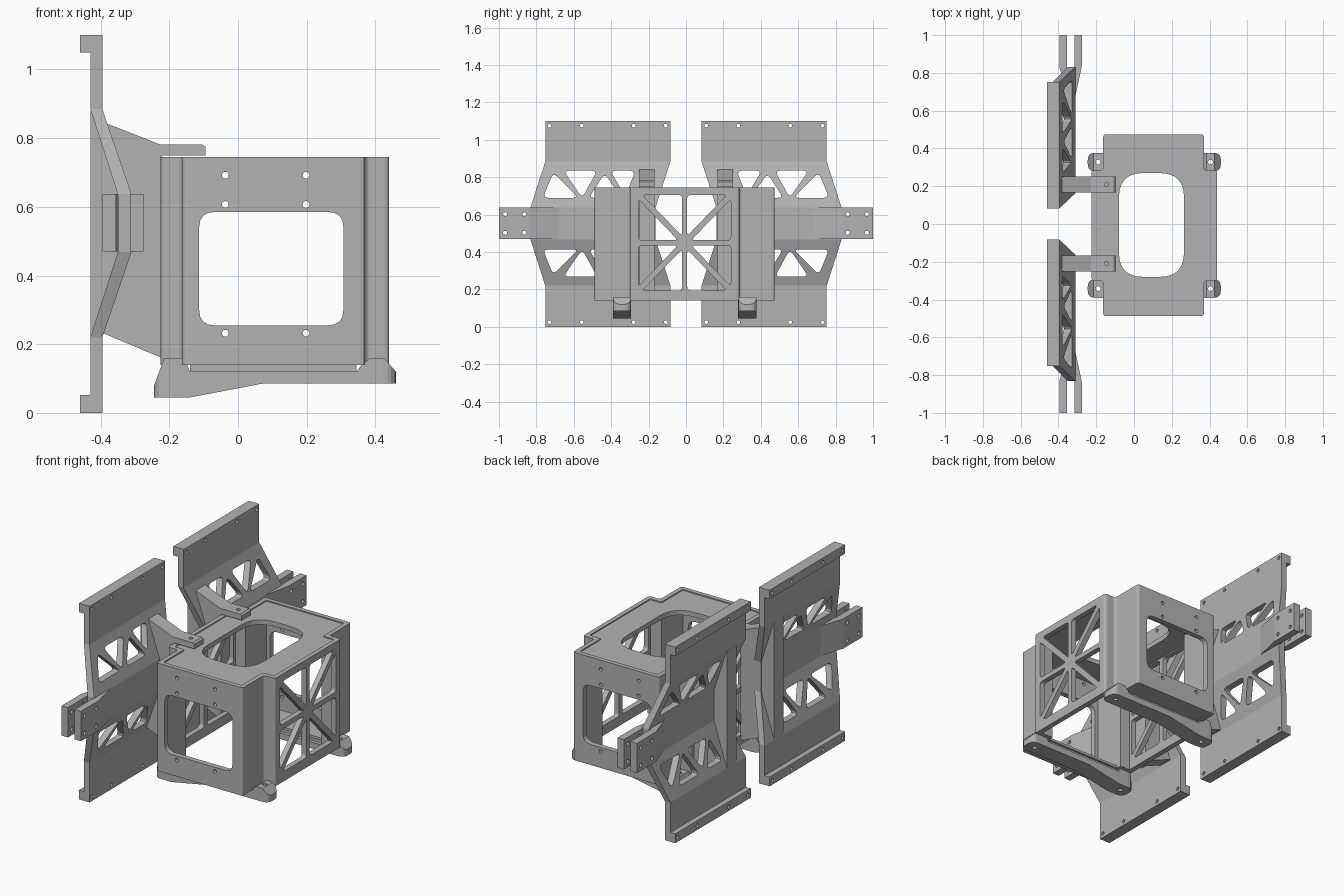
import bpy, bmesh, math
from mathutils import Vector

if "Cube" in bpy.data.objects:
    bpy.data.objects.remove(bpy.data.objects["Cube"])

grey = bpy.data.materials.new("plain grey")
grey.diffuse_color = (0.45, 0.45, 0.45, 1)
grey.use_nodes = True
grey.node_tree.nodes["Principled BSDF"].inputs["Base Color"].default_value = grey.diffuse_color


def add(name, bm):
    bmesh.ops.recalc_face_normals(bm, faces=bm.faces)
    me = bpy.data.meshes.new(name)
    bm.to_mesh(me)
    bm.free()
    me.materials.append(grey)
    ob = bpy.data.objects.new(name, me)
    bpy.context.collection.objects.link(ob)
    return ob


def rounded(pts, r, n=4):
    """Round every corner of a polygon."""
    out, P = [], [Vector(p) for p in pts]
    for i, p in enumerate(P):
        a, b = P[i - 1] - p, P[(i + 1) % len(P)] - p
        d = min(r, a.length * .4, b.length * .4)
        s, e = p + a.normalized() * d, p + b.normalized() * d
        for k in range(n + 1):
            t = k / n
            out.append(s * (1 - t) ** 2 + p * 2 * t * (1 - t) + e * t * t)
    return out


def rect(x0, x1, y0, y1):
    return [(x0, y0), (x1, y0), (x1, y1), (x0, y1)]


def circle(x, y, r, n=12):
    return [(x + r * math.cos(2 * math.pi * i / n), y + r * math.sin(2 * math.pi * i / n)) for i in range(n)]


def prism(name, polys, axis, a, b):
    """Extrude one or several 2D outlines along an axis."""
    put = {'x': lambda p, t: (t, p[0], p[1]), 'y': lambda p, t: (p[0], t, p[1]),
           'z': lambda p, t: (p[0], p[1], t)}[axis]
    bm = bmesh.new()
    for poly in polys:
        lo = [bm.verts.new(put(p, a)) for p in poly]
        hi = [bm.verts.new(put(p, b)) for p in poly]
        bm.faces.new(lo)
        bm.faces.new(hi)
        for i in range(len(poly)):
            j = (i + 1) % len(poly)
            bm.faces.new((lo[i], lo[j], hi[j], hi[i]))
    return add(name, bm)


def cut(ob, polys, axis, a, b, op='DIFFERENCE'):
    tool = prism("cutter", polys, axis, a, b)
    tool.hide_render = True
    m = ob.modifiers.new("cut", 'BOOLEAN')
    m.operation, m.solver, m.object = op, 'EXACT', tool
    bpy.context.view_layer.update()
    me = bpy.data.meshes.new_from_object(ob.evaluated_get(bpy.context.evaluated_depsgraph_get()))
    ob.modifiers.clear()
    ob.data = me
    bpy.data.objects.remove(tool)


def mirror_y(ob):
    m = ob.modifiers.new("mirror", 'MIRROR')
    m.use_axis = (False, True, False)
    m.use_mirror_merge = False


def cross(d):
    """Cross-shaped plan of the box, inset by d."""
    X0, x0, x1, X1 = -.225 + d, -.163 + d, .37 - d, .44 - d
    Y0, y0, y1, Y1 = -.488 + d, -.3 + d, .285 - d, .474 - d
    return [(x0, Y0), (x1, Y0), (x1, y0), (X1, y0), (X1, y1), (x1, y1),
            (x1, Y1), (x0, Y1), (x0, y1), (X0, y1), (X0, y0), (x0, y0)]


# Box housing: hollow below, recessed lid with a rounded opening
box = prism("box_housing", [rounded(cross(0), .015, 3)], 'z', .14, .745)
cut(box, [cross(.03)], 'z', 0, .712)
cut(box, [rounded(cross(.025), .01, 2)], 'z', .739, .8)
cut(box, [rounded(rect(-.08, .265, -.28, .27), .13, 6)], 'z', .6, .9)

# Windows and screw holes in the two end walls
cut(box, [rounded(rect(-.113, .307, .255, .585), .045)]
    + [circle(x, z, .01) for x in (-.037, .198) for z in (.232, .607, .692)], 'y', -.7, .7)

# Lattice in both side walls
W, H, b, c = .247, .255, .014, .022
tris = []
for sy in (1, -1):
    for sz in (1, -1):
        for t in ([(b, H), (W - c, H), (b, b + c)], [(W, b), (W, H - c), (b + c, b)]):
            tris.append(rounded([(-.0075 + sy * p[0], .45 + sz * p[1]) for p in t], .018, 3))
cut(box, tris, 'x', -.7, .7)

# Floor ledges at both ends of the box
for n, y0, y1 in (("front_ledge", -.46, -.3), ("back_ledge", .285, .446)):
    prism(n, [rect(-.14, .345, y0, y1)], 'z', .141, .155)

# Foot rails with rounded, drilled ends
rail = [(-.245, .045), (-.14, .045), (.07, .085), (.46, .085), (.46, .12), (.425, .16),
        (.385, .16), (.36, .14), (.345, .12), (-.14, .12), (-.155, .16), (-.215, .16), (-.245, .078)]
for n, y in (("front_foot_rail", -.342), ("back_foot_rail", .328)):
    r = prism(n, [rail], 'y', y - .05, y + .05)
    cut(r, [rounded(rect(-.245, .46, y - .049, y + .049), .06, 5)], 'z', 0, .3, 'INTERSECT')
    cut(r, [circle(-.19, y, .013), circle(.405, y, .013)], 'z', 0, .3)
    prism(n + "_mount", [rect(-.14, .345, y - .03, y + .03)], 'z', .118, .142)

# Side panel: bent plate, offset inwards at mid height
rows = [(0, 0), (.22, 0), (.468, 1), (.637, 1), (.885, 0), (1.1, 0)]
bm = bmesh.new()
loops = []
for z, k in rows:
    x0, x1, y0, y1 = -.43 + .08 * k, -.395 + .085 * k, .083 + .08 * k, .752 + .08 * k
    loops.append([bm.verts.new((x, y, z)) for x, y in rect(x0, x1, y0, y1)])
for l, h in zip(loops, loops[1:]):
    for i in range(4):
        j = (i + 1) % 4
        bm.faces.new((l[i], l[j], h[j], h[i]))
bm.faces.new(loops[0])
bm.faces.new(loops[-1])
panel = add("side_panels", bm)

# Truss openings in the sloped parts of the panel
truss = [[(.575, .69), (.765, .69), (.71, .825)], [(.475, .835), (.655, .835), (.555, .69)],
         [(.345, .69), (.52, .69), (.435, .82)], [(.27, .835), (.405, .835), (.325, .7)]]
openings = []
for t in truss:
    openings.append(rounded(t, .03))
    openings.append(rounded([(y, 1.104 - z) for y, z in t], .03))
holes = [circle(y, z, .01) for y in (.108, .28, .557, .73) for z in (.025, 1.076)]
cut(panel, openings + holes, 'x', -.6, -.2)
mirror_y(panel)

# Thick lips along the top and bottom edges of the panels
for n, z0, z1 in (("lower_lips", 0, .052), ("upper_lips", 1.05, 1.1)):
    lip = prism(n, [rect(.083, .752, z0, z1)], 'x', -.46, -.43)
    cut(lip, holes, 'x', -.6, -.2)
    mirror_y(lip)

# Forked outer brackets
forks = {"outer_fork_plates": [(-.395, 1), (-.355, 1), (-.355, .83), (-.33, .69), (-.35, .69), (-.395, .83)],
         "inner_fork_plates": [(-.275, 1), (-.315, 1), (-.315, .83), (-.33, .69), (-.312, .67), (-.275, .84)]}
for n, pts in forks.items():
    f = prism(n, [pts], 'z', .47, .637)
    cut(f, [circle(y, z, .011) for y in (.865, .967) for z in (.503, .602)], 'x', -.6, 0)
    mirror_y(f)

# Webs joining the panels to the box, with tabs over the lid
web = prism("support_webs", [[(-.43, .88), (-.4, .86), (-.383, .843), (-.228, .782), (-.105, .782),
                              (-.095, .775), (-.095, .75), (-.222, .75), (-.222, .16), (-.388, .23),
                              (-.43, .22)]], 'y', .168, .252)
cut(web, [circle(-.145, .21, .011)], 'z', .6, .9)
mirror_y(web)
